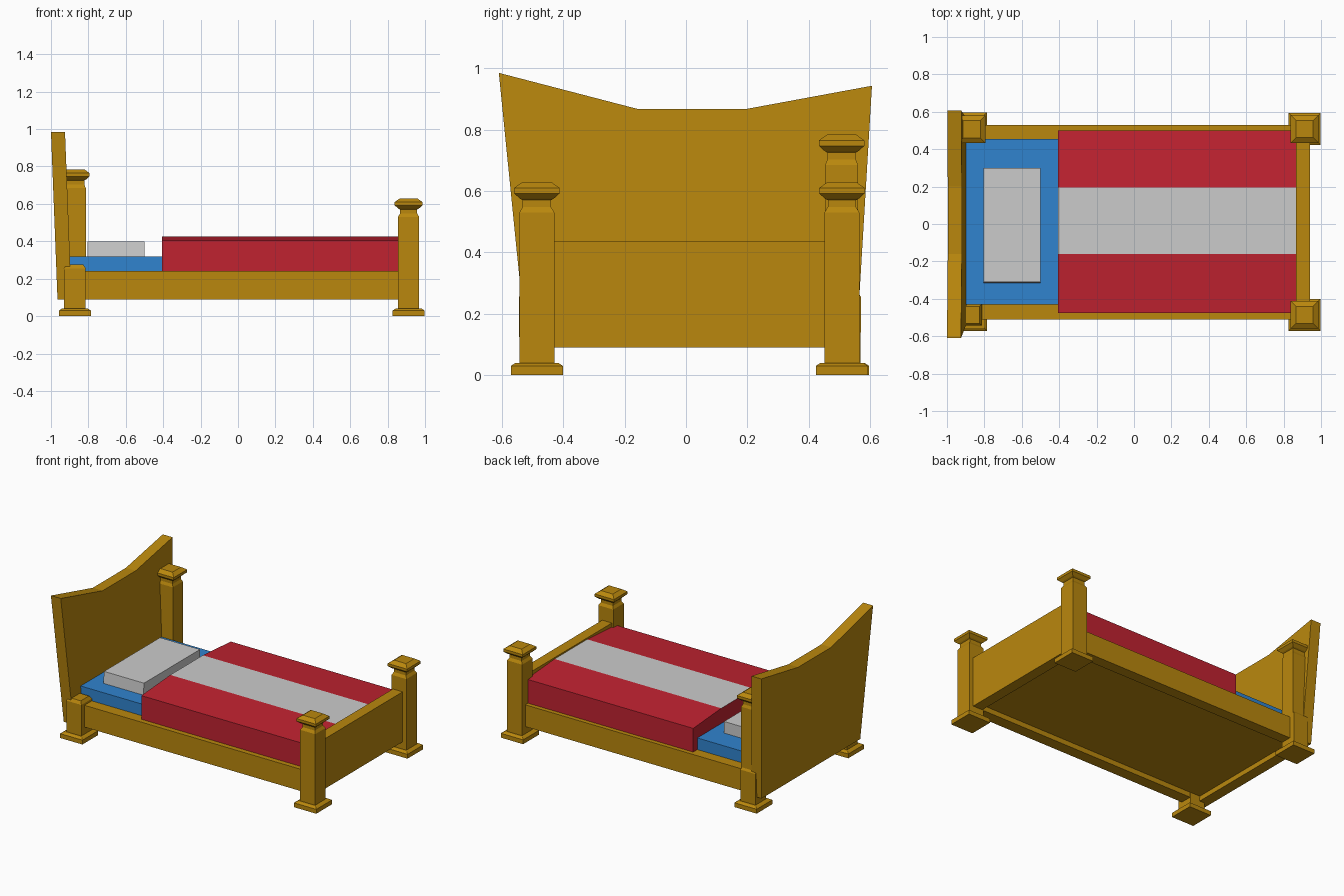
import bpy, bmesh

if "Cube" in bpy.data.objects:
    bpy.data.objects.remove(bpy.data.objects["Cube"])


def material(name, rgb):
    m = bpy.data.materials.new(name)
    m.diffuse_color = (*rgb, 1)
    m.use_nodes = True
    m.node_tree.nodes["Principled BSDF"].inputs["Base Color"].default_value = m.diffuse_color
    return m


WOOD = material("golden wood", (0.49, 0.245, 0.004))
RED = material("red cloth", (0.53, 0.016, 0.03))
BLUE = material("blue sheet", (0.03, 0.23, 0.62))
WHITE = material("pale grey cloth", (0.6, 0.6, 0.6))


def finish(name, bm, *mats):
    bmesh.ops.recalc_face_normals(bm, faces=bm.faces)
    me = bpy.data.meshes.new(name)
    bm.to_mesh(me)
    bm.free()
    for m in mats:
        me.materials.append(m)
    ob = bpy.data.objects.new(name, me)
    bpy.context.collection.objects.link(ob)
    return ob


def loft(name, rings, *mats):
    """Skin a list of equal-length vertex rings and cap both ends."""
    bm = bmesh.new()
    rows = [[bm.verts.new(p) for p in r] for r in rings]
    n = len(rows[0])
    for a, b in zip(rows, rows[1:]):
        for i in range(n):
            j = (i + 1) % n
            bm.faces.new((a[i], a[j], b[j], b[i]))
    bm.faces.new(rows[0][::-1])
    bm.faces.new(rows[-1])
    return finish(name, bm, *mats)


def rect(x0, x1, y0, y1, z):
    return [(x0, y0, z), (x1, y0, z), (x1, y1, z), (x0, y1, z)]


def box(name, x0, x1, y0, y1, z0, z1, mat):
    return loft(name, [rect(x0, x1, y0, y1, z0), rect(x0, x1, y0, y1, z1)], mat)


def post(name, x, y, profile):
    """Square turned post from (half width, height) pairs."""
    return loft(name, [rect(x - h, x + h, y - h, y + h, z) for h, z in profile], WOOD)


# Posts
foot = [(0.085, 0), (0.085, 0.03), (0.07, 0.04), (0.057, 0.04)]


def top(z, h):
    # neck and moulded cap ending at height z
    return [(h, z - 0.1), (0.046, z - 0.082), (0.046, z - 0.06), (0.055, z - 0.055),
            (0.074, z - 0.038), (0.074, z - 0.02), (0.046, z)]


post("foot_post_front", 0.912, -0.486, foot + top(0.63, 0.057))
post("foot_post_back", 0.912, 0.508, foot + top(0.63, 0.057))
for side, y in (("front", -0.486), ("back", 0.512)):
    post("head_post_base_" + side, -0.872, y, foot + [(0.058, 0.255), (0.045, 0.275)])
post("head_post_upper_back", -0.868, 0.507, [(0.054, 0.25)] + top(0.785, 0.054))

# Frame
box("side_rail_front", -0.93, 0.87, -0.51, -0.43, 0.09, 0.24, WOOD)
box("side_rail_back", -0.93, 0.87, 0.455, 0.53, 0.09, 0.24, WOOD)
box("footboard", 0.866, 0.94, -0.45, 0.47, 0.09, 0.435, WOOD)
box("bed_base", -0.92, 0.87, -0.44, 0.46, 0.125, 0.23, WOOD)

# Headboard: flared outline, leaning back
outline = [(-0.52, 0.09), (0.555, 0.09), (0.606, 0.943), (0.2, 0.868), (-0.16, 0.868), (-0.61, 0.985)]


def lean(z):
    return 0.035 * (0.985 - z) / 0.895


loft("headboard", [[(x + lean(z), y, z) for y, z in outline] for x in (-1.0, -0.925)], WOOD)

# Mattress and pillow
box("mattress", -0.91, 0.866, -0.43, 0.455, 0.2, 0.32, BLUE)
loft("pillow", [rect(-0.805, -0.5, -0.317, 0.3, 0.315), rect(-0.805, -0.5, -0.31, 0.3, 0.4)], WHITE)

# Blanket: slightly domed section, flat centre stripe in grey
section = [(-0.475, 0.235), (0.5, 0.235), (0.5, 0.403), (0.195, 0.425), (-0.16, 0.425), (-0.475, 0.403)]
blanket = loft("blanket", [[(x, y, z) for y, z in section] for x in (-0.405, 0.866)], RED, WHITE)
for f in blanket.data.polygons:
    f.material_index = int(f.normal.z > 0.5 and f.center.z > 0.42)
